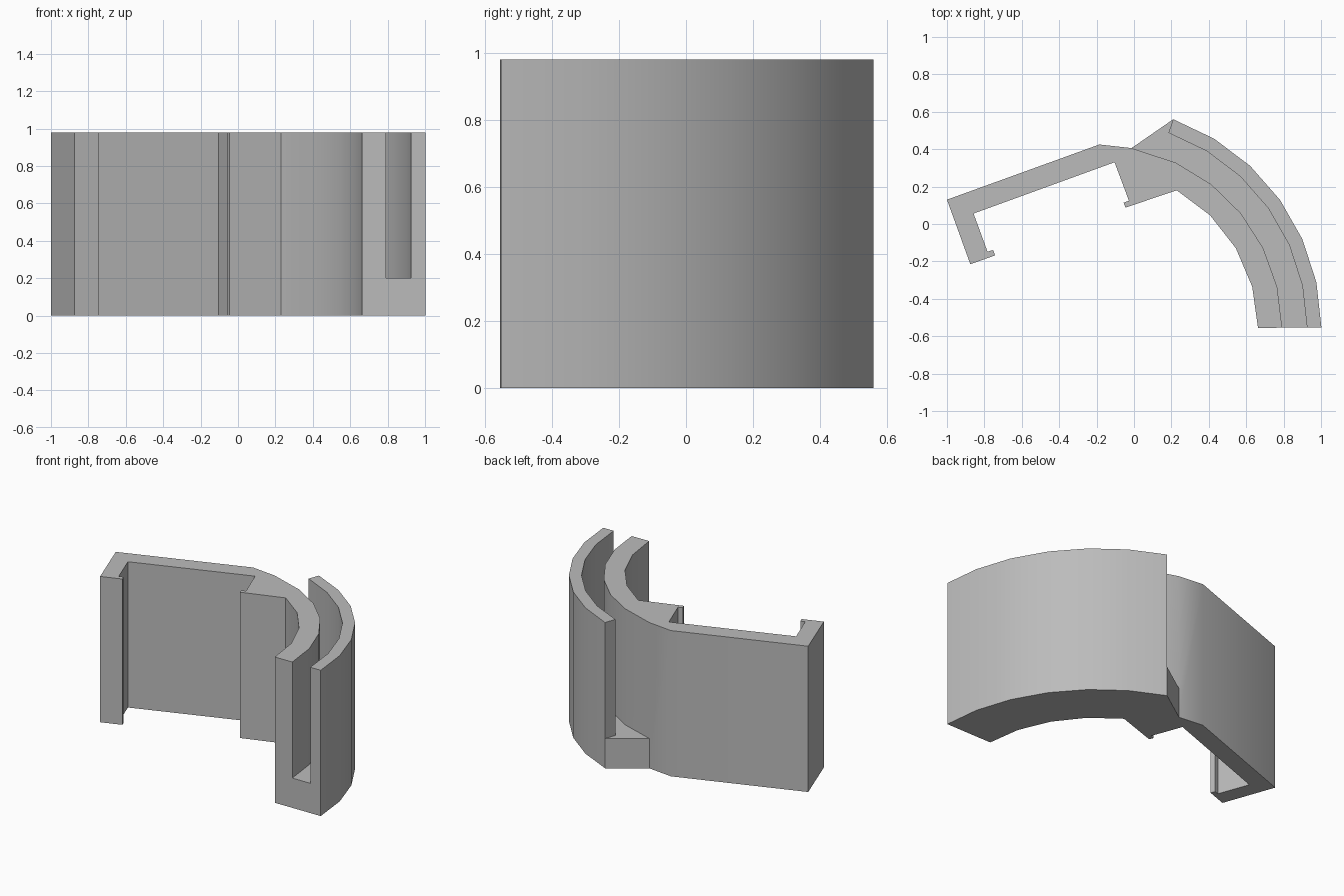
import bpy, bmesh
from math import sin, cos, radians

cube = bpy.data.objects.get("Cube")
if cube:
    bpy.data.objects.remove(cube, do_unlink=True)

HEIGHT = 0.98
FLOOR = 0.2
CENTRE = (-0.19, -0.563)
START, END = 0.5, 70.4

grey = bpy.data.materials.new("plain grey")
grey.use_nodes = True
colour = (0.5, 0.5, 0.5, 1)
grey.diffuse_color = colour
grey.node_tree.nodes["Principled BSDF"].inputs["Base Color"].default_value = colour


def arc(radius, end, steps):
    """Points along a faceted arc around the shared centre."""
    angles = [radians(START + (end - START) * i / steps) for i in range(steps + 1)]
    return [(CENTRE[0] + radius * cos(a), CENTRE[1] + radius * sin(a)) for a in angles]


def prism(name, outline, bottom, top):
    """Extrude a flat outline upwards into a solid."""
    bm = bmesh.new()
    face = bm.faces.new([bm.verts.new((x, y, bottom)) for x, y in outline])
    result = bmesh.ops.extrude_face_region(bm, geom=[face], use_keep_orig=True)
    moved = [g for g in result["geom"] if isinstance(g, bmesh.types.BMVert)]
    bmesh.ops.translate(bm, verts=moved, vec=(0, 0, top - bottom))
    bmesh.ops.recalc_face_normals(bm, faces=bm.faces)
    mesh = bpy.data.meshes.new(name)
    bm.to_mesh(mesh)
    bm.free()
    mesh.materials.append(grey)
    obj = bpy.data.objects.new(name, mesh)
    bpy.context.collection.objects.link(obj)
    return obj


outer = arc(1.192, END, 6)
wall_inside = arc(1.115, END, 6)
channel_inside = arc(0.982, 65, 5)
inner = arc(0.853, 60.6, 4)
notch = (-0.013, 0.406)

# Hooked plate with its two lips
hook = [(-0.045, 0.088), (-0.056, 0.114), (-0.027, 0.124), (-0.104, 0.33),
        (-0.858, 0.056), (-0.783, -0.148), (-0.753, -0.139), (-0.743, -0.168),
        (-0.875, -0.215), (-1, 0.13), (-0.185, 0.425)]
bracket = prism("curved_bracket", inner + hook + [notch] + outer[::-1], 0, HEIGHT)

# Curved channel, open at the top and both ends
slot = [(0.785, -0.8)] + channel_inside + [notch, (-0.1, 0.7)]
slot += [arc(1.4, END, 1)[-1]] + wall_inside[::-1] + [(0.92, -0.8)]
cutter = prism("channel_cutter", slot, FLOOR, HEIGHT + 0.2)
cutter.hide_render = True

cut = bracket.modifiers.new("channel", "BOOLEAN")
cut.operation = "DIFFERENCE"
cut.solver = "EXACT"
cut.object = cutter
bpy.context.view_layer.objects.active = bracket
bracket.select_set(True)
bpy.ops.object.modifier_apply(modifier=cut.name)
bpy.data.objects.remove(cutter, do_unlink=True)

bpy.ops.object.shade_smooth_by_angle(angle=radians(30))
